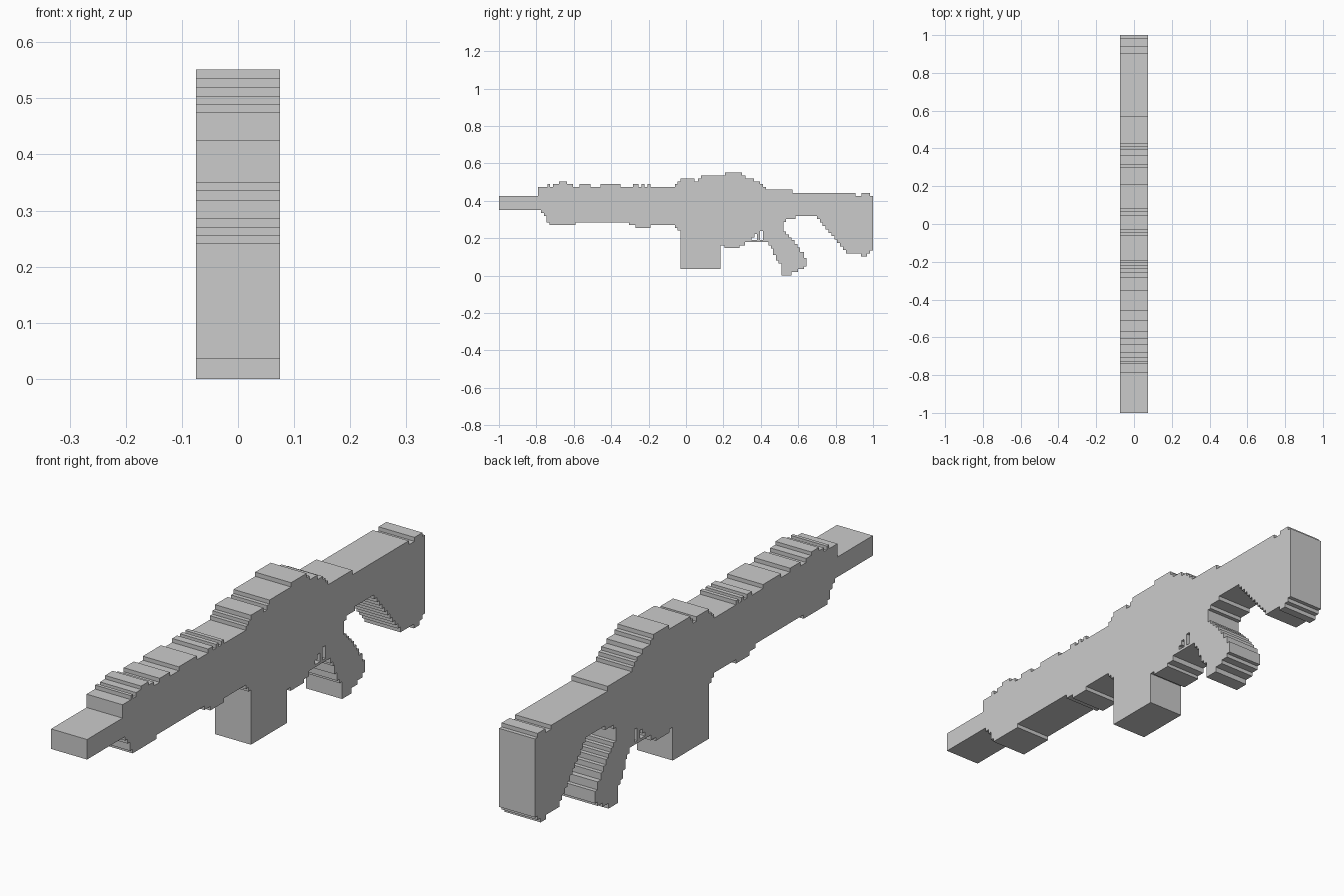
import bpy, bmesh

HALF = 0.0745   # half thickness along x

# Joints between parts (y range, z range): no inner walls are built there
JOINTS = [
    (-0.79, -0.79, 0.35, 0.425),
    (-0.03, -0.03, 0.24, 0.503),
    (-0.03, 0.185, 0.16, 0.16),
    (0.44, 0.58, 0.18, 0.18),
    (0.57, 0.57, 0.302, 0.442),
]


def steps(cols, end):
    """Staircase: each (y, z) runs level from its y to the next y."""
    pts = []
    for i, (y, z) in enumerate(cols):
        nxt = cols[i + 1][0] if i + 1 < len(cols) else end
        pts += [(y, z), (nxt, z)]
    return pts


def rect(y0, y1, z0, z1):
    return [(y0, z0), (y1, z0), (y1, z1), (y0, z1)]


def is_joint(a, b):
    y, z, e = (a[0] + b[0]) / 2, (a[1] + b[1]) / 2, 1e-4
    return any(y0 - e < y < y1 + e and z0 - e < z < z1 + e
               for y0, y1, z0, z1 in JOINTS)


def slab(name, outline, holes=()):
    """Extrude a side profile across x, leaving the joints open."""
    bm = bmesh.new()
    caps = ([], [])
    for loop in [outline, *holes]:
        loop = [p for i, p in enumerate(loop) if p != loop[i - 1]]
        n = len(loop)
        rings = [[bm.verts.new((x, y, z)) for y, z in loop] for x in (-HALF, HALF)]
        for ring, cap in zip(rings, caps):
            cap += [bm.edges.new((ring[i], ring[(i + 1) % n])) for i in range(n)]
        for i in range(n):
            j = (i + 1) % n
            if not is_joint(loop[i], loop[j]):
                bm.faces.new((rings[0][i], rings[0][j], rings[1][j], rings[1][i]))
    for cap in caps:
        bmesh.ops.triangle_fill(bm, edges=cap, use_beauty=True)
    bmesh.ops.recalc_face_normals(bm, faces=bm.faces)
    mesh = bpy.data.meshes.new(name)
    bm.to_mesh(mesh)
    bm.free()
    bpy.context.collection.objects.link(bpy.data.objects.new(name, mesh))


# Barrel
slab("barrel", rect(-1, -0.79, 0.35, 0.425))

# Handguard with rail bumps on top
LOW, MID = 0.475, 0.49
bumps = [(-0.74, -0.727), (-0.71, -0.68), (-0.635, -0.605), (-0.57, -0.51),
         (-0.457, -0.35), (-0.283, -0.254), (-0.237, -0.221), (-0.205, -0.19)]
rail = [(-0.79, LOW)]
for a, b in bumps:
    rail += [(a, MID), (b, 0.503 if b == -0.68 else LOW)]
rail += [(-0.06, MID), (-0.045, 0.503)]
# the tall bump fills the gap between its two lower shoulders
under = [(-0.79, 0.35), (-0.775, 0.335), (-0.76, 0.318), (-0.745, 0.285),
         (-0.73, 0.27), (-0.59, 0.285), (-0.305, 0.27), (-0.27, 0.255),
         (-0.19, 0.27), (-0.06, 0.255), (-0.045, 0.24)]
slab("handguard", steps(under, -0.03) + steps(rail, -0.03)[::-1] + [(-0.79, 0.425)])

# Receiver with trigger guard openings
roof = [(-0.03, 0.52), (0.045, 0.503), (0.065, 0.52), (0.08, 0.535), (0.208, 0.551),
        (0.30, 0.535), (0.317, 0.52), (0.364, 0.503), (0.396, 0.49), (0.412, 0.475),
        (0.427, 0.46)]
belly = [(-0.03, 0.16), (0.185, 0.16), (0.205, 0.147), (0.285, 0.16),
         (0.315, 0.18), (0.44, 0.18)]
back = [(0.58, 0.19), (0.565, 0.205), (0.55, 0.22), (0.535, 0.235),
        (0.52, 0.287), (0.535, 0.302)]
trigger_gap = [(0.35, 0.19), (0.38, 0.19), (0.38, 0.222), (0.365, 0.222),
               (0.365, 0.205), (0.35, 0.205)]
slab("receiver",
     steps(belly, 0.58) + steps(back, 0.57) + [(0.57, 0.442)]
     + steps(roof, 0.57)[::-1] + [(-0.03, 0.503), (-0.03, 0.24)],
     holes=[trigger_gap, rect(0.395, 0.411, 0.19, 0.238)])

# Magazine
slab("magazine", rect(-0.03, 0.185, 0.035, 0.16))

# Grip
grip_front = [(0.44, 0.16), (0.455, 0.145), (0.465, 0.11), (0.48, 0.08),
              (0.495, 0.065), (0.51, 0.0), (0.565, 0.02), (0.60, 0.035), (0.63, 0.05)]
grip_back = [(0.44, 0.18), (0.58, 0.17), (0.595, 0.15), (0.61, 0.125), (0.63, 0.095)]
slab("grip", steps(grip_front, 0.645) + steps(grip_back, 0.645)[::-1])

# Stock with sloped, stepped underside
slope = [(0.70 + 0.0155 * k, 0.302 - 0.0182 * k) for k in range(10)]
stock_under = ([(0.57, 0.302), (0.585, 0.318)] + slope
               + [(0.855, 0.118), (0.935, 0.102), (0.967, 0.118), (0.985, 0.133)])
stock_top = [(0.57, 0.442), (0.905, 0.427), (0.938, 0.442), (0.985, 0.427)]
slab("stock", steps(stock_under, 1.0) + steps(stock_top, 1.0)[::-1])
